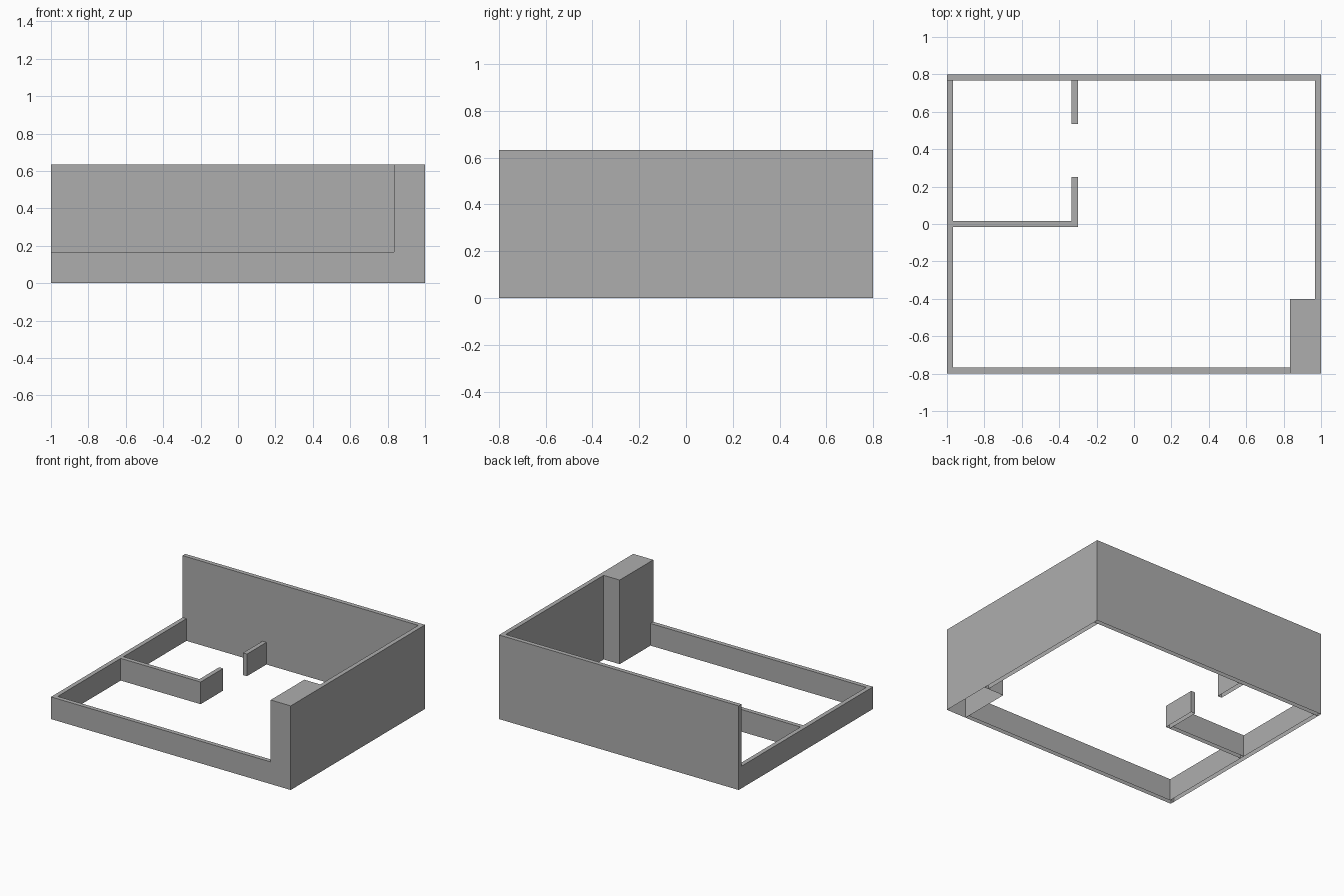
import bpy
import bmesh

cube = bpy.data.objects.get("Cube")
if cube:
    bpy.data.objects.remove(cube, do_unlink=True)

# Plain mid grey for every wall
grey = bpy.data.materials.new("plain_grey")
grey.use_nodes = True
colour = (0.423, 0.423, 0.423, 1.0)
grey.diffuse_color = colour
grey.node_tree.nodes["Principled BSDF"].inputs["Base Color"].default_value = colour

T = 1 / 30       # wall thickness
TALL = 0.634     # full-height walls
LOW = 0.167      # cut-down walls
X, Y = 1.0, 0.8  # outer half sizes


def wall(name, x0, x1, y0, y1, height):
    """Upright hollow box, open underneath, between the given plan limits."""
    bm = bmesh.new()
    corners = [(x0, y0), (x1, y0), (x1, y1), (x0, y1)]
    base = bm.faces.new([bm.verts.new((x, y, 0)) for x, y in corners])
    top = bmesh.ops.extrude_face_region(bm, geom=[base], use_keep_orig=True)["geom"]
    for v in top:
        if isinstance(v, bmesh.types.BMVert):
            v.co.z = height
    bmesh.ops.recalc_face_normals(bm, faces=bm.faces)
    underside = [f for f in bm.faces if all(v.co.z == 0 for v in f.verts)]
    bmesh.ops.delete(bm, geom=underside, context='FACES_ONLY')
    mesh = bpy.data.meshes.new(name)
    bm.to_mesh(mesh)
    bm.free()
    mesh.materials.append(grey)
    obj = bpy.data.objects.new(name, mesh)
    bpy.context.collection.objects.link(obj)


# Tall outer walls and the corner block
wall("back_wall", -X, X, Y - T, Y, TALL)
wall("left_wall", X - T, X, -0.4, Y - T, TALL)
wall("corner_block", 0.833, X, -Y, -0.4, TALL)

# Low outer walls
wall("front_wall", -X, 0.833, -Y, -Y + T, LOW)
wall("right_wall", -X, -X + T, -Y + T, Y - T, LOW)

# Low partitions of the small room, with a doorway gap
inner = -0.3
wall("room_front_partition", -X + T, inner - T, -T / 2, T / 2, LOW)
wall("room_side_partition", inner - T, inner, -T / 2, 0.252, LOW)
wall("room_back_partition", inner - T, inner, 0.535, Y - T, LOW)
